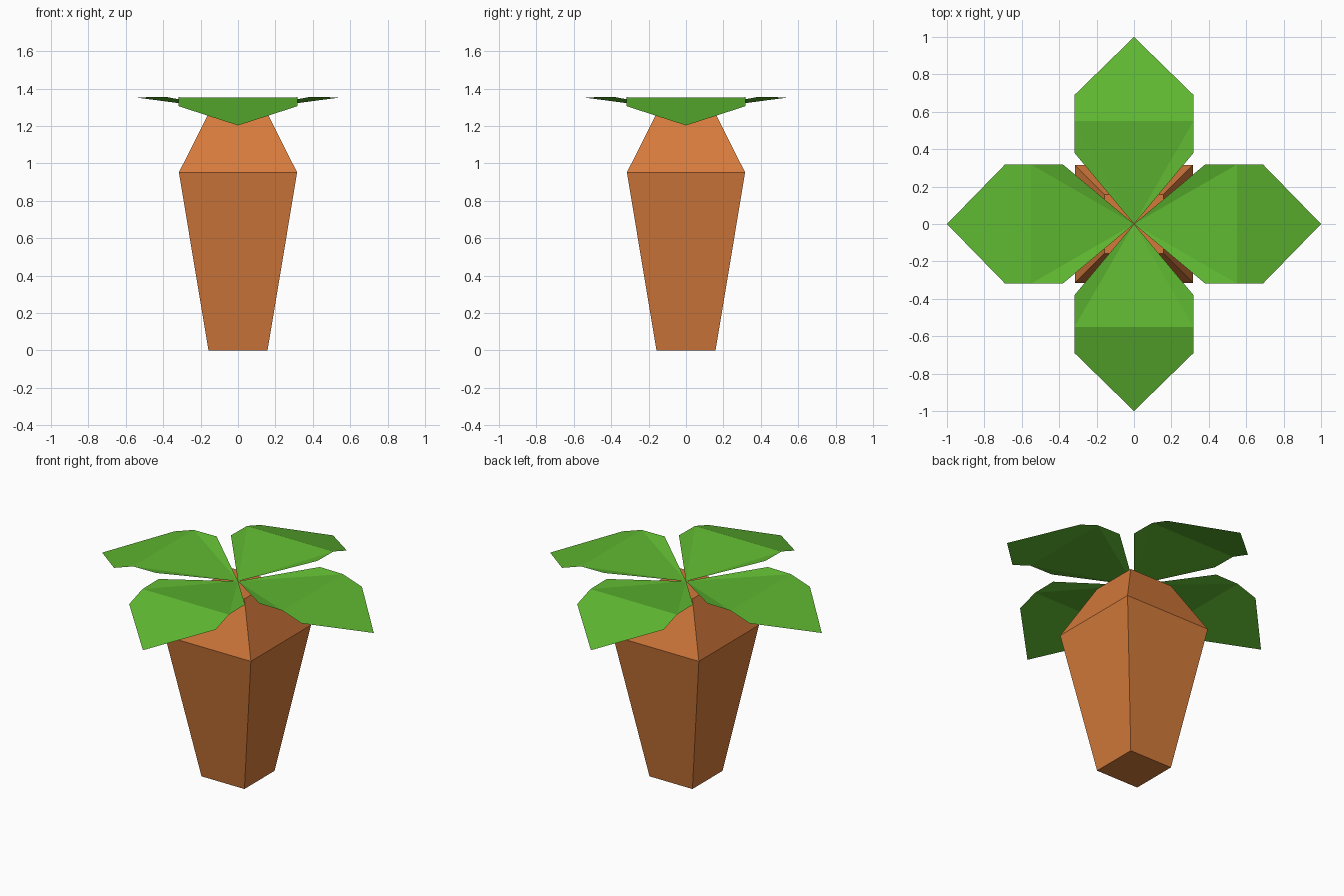
import bpy, bmesh, math
from mathutils import Matrix

if "Cube" in bpy.data.objects:
    bpy.data.objects.remove(bpy.data.objects["Cube"])


def material(name, colour):
    m = bpy.data.materials.new(name)
    m.diffuse_color = (*colour, 1)
    m.use_nodes = True
    m.node_tree.nodes["Principled BSDF"].inputs["Base Color"].default_value = m.diffuse_color
    return m


def make_object(name, bm, mat):
    mesh = bpy.data.meshes.new(name)
    bm.to_mesh(mesh)
    bm.free()
    mesh.materials.append(mat)
    ob = bpy.data.objects.new(name, mesh)
    bpy.context.collection.objects.link(ob)
    return ob


orange = material("root orange", (0.66, 0.195, 0.044))
green = material("leaf green", (0.114, 0.479, 0.031))

# Root: square rings lofted from the narrow base to the shoulder and top
bm = bmesh.new()
rings = []
for half, z in ((0.158, 0), (0.316, 0.952), (0.158, 1.265)):
    rings.append([bm.verts.new((sx * half, sy * half, z))
                  for sx, sy in ((-1, -1), (1, -1), (1, 1), (-1, 1))])
for a, b in zip(rings, rings[1:]):
    for i in range(4):
        j = (i + 1) % 4
        bm.faces.new((a[i], a[j], b[j], b[i]))
bm.faces.new(rings[0][::-1])
bm.faces.new(rings[-1])
make_object("root", bm, orange)

# Leaves: folded sheet with raised inner corners and a drooping tip
for k, side in enumerate(("right", "back", "left", "front")):
    bm = bmesh.new()
    centre = bm.verts.new((0, 0, 1.28))
    tip = bm.verts.new((1, 0, 1.203))
    near, far = [[bm.verts.new((x, s * 0.318, z)) for x, z in
                  ((0.38, 1.355), (0.55, 1.353), (0.69, 1.306))]
                 for s in (-1, 1)]
    bm.faces.new((centre, near[0], near[1]))
    bm.faces.new((centre, near[1], far[1]))
    bm.faces.new((centre, far[1], far[0]))
    bm.faces.new((near[1], near[2], tip, far[2], far[1]))
    bm.transform(Matrix.Rotation(k * math.pi / 2, 4, 'Z'))
    make_object(side + "_leaf", bm, green)
